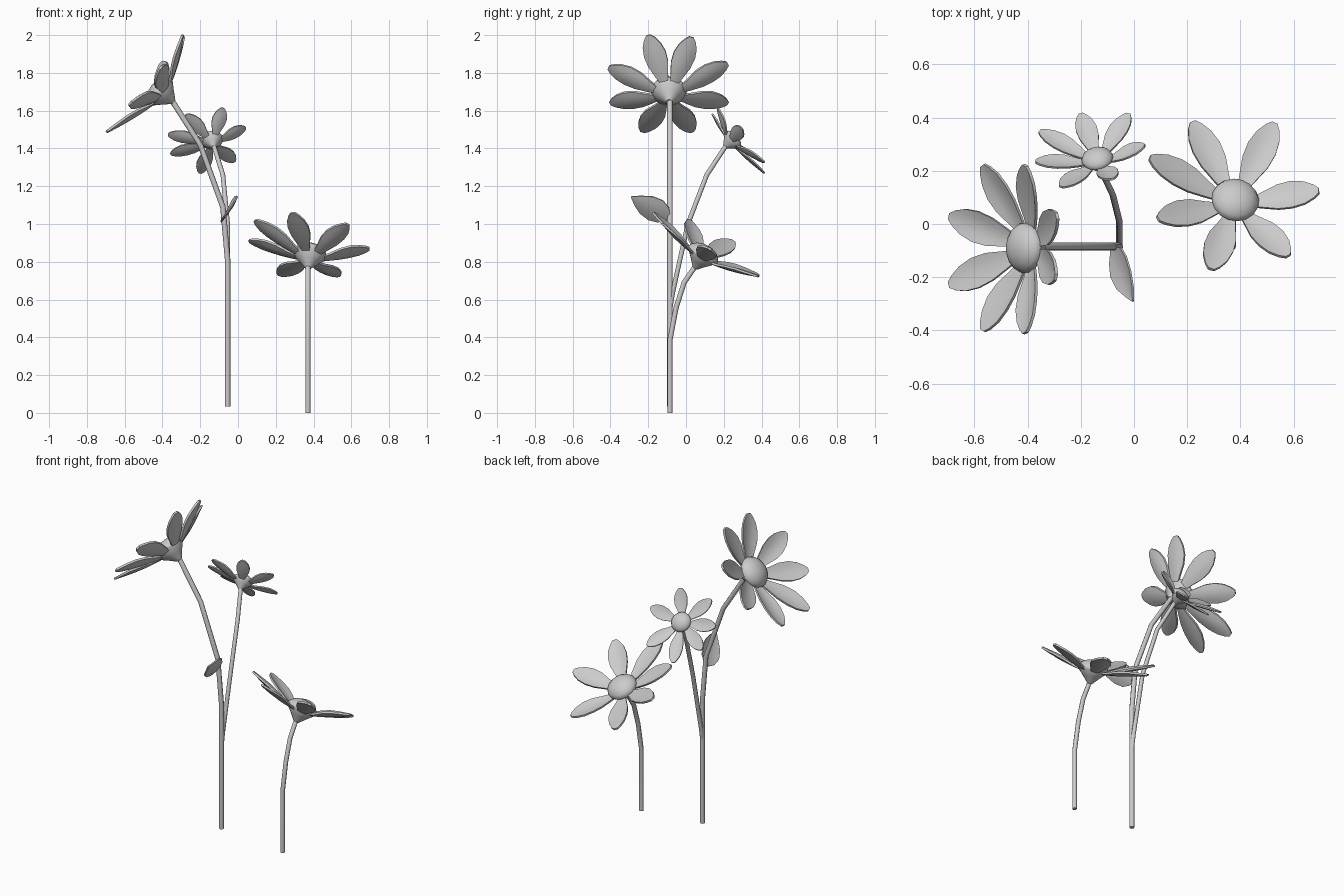
import bpy, bmesh, math
from mathutils import Vector

if "Cube" in bpy.data.objects:
    bpy.data.objects.remove(bpy.data.objects["Cube"])

PETAL = [(0, .28), (.2, .58), (.42, .92), (.62, 1), (.8, .83), (.93, .5), (1, .2)]
LEAF = [(0, .2), (.15, .75), (.35, 1), (.6, .88), (.82, .48), (1, .04)]


def finish(bm, name):
    me = bpy.data.meshes.new(name)
    bmesh.ops.recalc_face_normals(bm, faces=bm.faces)
    bm.to_mesh(me)
    bm.free()
    ob = bpy.data.objects.new(name, me)
    bpy.context.collection.objects.link(ob)
    bpy.ops.object.select_all(action='DESELECT')
    ob.select_set(True)
    bpy.context.view_layer.objects.active = ob
    bpy.ops.object.shade_smooth_by_angle(angle=math.radians(40))
    return ob


def add_blade(bm, root, tip, up, half, profile, cup, thick):
    """Closed, slightly cupped blade running from root to tip."""
    d = tip - root
    side = d.cross(up).normalized()
    n = side.cross(d).normalized()
    layers = []
    for off in (-thick / 2, thick / 2):
        rows = []
        for t, w in profile:
            row = []
            for s in (-1, -.5, 0, .5, 1):
                lift = cup * (s * s * w - .6) * math.sin(math.pi * min(t, .95))
                row.append(bm.verts.new(root + d * t + side * (s * w * half) + n * (lift + off)))
            rows.append(row)
        layers.append(rows)
        for a, b in zip(rows, rows[1:]):
            for i in range(4):
                bm.faces.new((a[i], a[i + 1], b[i + 1], b[i]))

    def rim(r):
        return ([row[0] for row in r] + r[-1][1:] +
                [row[-1] for row in reversed(r[:-1])] + r[0][3:0:-1])
    lo, hi = rim(layers[0]), rim(layers[1])
    for i in range(len(lo)):
        j = (i + 1) % len(lo)
        bm.faces.new((lo[i], lo[j], hi[j], hi[i]))


def make_stem(name, points, radius):
    cu = bpy.data.curves.new(name, 'CURVE')
    cu.dimensions = '3D'
    cu.bevel_depth = radius
    cu.bevel_resolution = 2
    cu.use_fill_caps = True
    sp = cu.splines.new('POLY')
    sp.points.add(len(points) - 1)
    for p, co in zip(sp.points, points):
        p.co = (*co, 1)
    sp.use_smooth = True
    ob = bpy.data.objects.new(name, cu)
    bpy.context.collection.objects.link(ob)


def make_flower(name, apex, tips, r, half):
    apex = Vector(apex)
    tips = [Vector(t) for t in tips]
    mid = sum(tips, Vector()) / len(tips)
    axis = sum(((a - mid).cross(b - mid) for a, b in zip(tips, tips[1:] + tips[:1])), Vector())
    axis.normalize()
    if axis.z < 0:
        axis.negate()
    # centre: cone below, dome above
    bm = bmesh.new()
    u = axis.orthogonal().normalized()
    v = axis.cross(u)
    seg = 16
    prof = [(.16, -.05), (.55, .38), (.97, .8), (1, .92), (.9, 1.12), (.66, 1.32), (.35, 1.44)]
    rings = []
    for k, h in prof:
        rings.append([bm.verts.new(apex + axis * (h * r) + (u * math.cos(a) + v * math.sin(a)) * (k * r))
                      for a in (2 * math.pi * i / seg for i in range(seg))])
    for a, b in zip(rings, rings[1:]):
        for i in range(seg):
            j = (i + 1) % seg
            bm.faces.new((a[i], a[j], b[j], b[i]))
    top = bm.verts.new(apex + axis * (1.48 * r))
    for i in range(seg):
        bm.faces.new((rings[-1][i], rings[-1][(i + 1) % seg], top))
    bm.faces.new(rings[0])
    finish(bm, name + "_centre")
    # petals
    bm = bmesh.new()
    for tip in tips:
        out = tip - apex
        out = (out - axis * out.dot(axis)).normalized()
        root = apex + axis * (.7 * r) + out * (.6 * r)
        add_blade(bm, root, tip, axis, half, PETAL, half * .25, half * .2)
    finish(bm, name + "_petals")


# stems
make_stem("tall_stem", [(-.055, -.085, .035), (-.055, -.085, .81), (-.08, -.085, 1.09),
                        (-.2, -.085, 1.42), (-.36, -.085, 1.67)], .0145)
make_stem("branch_stem", [(-.055, -.085, .55), (-.055, -.07, .64), (-.055, .01, 1.0),
                          (-.08, .11, 1.26), (-.13, .215, 1.42)], .0125)
make_stem("short_stem", [(.37, -.085, 0), (.37, -.085, .385), (.37, -.053, .555),
                         (.37, -.01, .69), (.37, .055, .785)], .0135)

# flowers, each with its ring of petal tips in order
make_flower("tall_flower", (-.345, -.09, 1.65),
            [(-.29, .03, 1.99), (-.41, .22, 1.85), (-.57, .22, 1.64), (-.695, .03, 1.49),
             (-.695, -.23, 1.49), (-.57, -.4, 1.64), (-.41, -.41, 1.83), (-.295, -.2, 2.0)], .095, .06)
make_flower("branch_flower", (-.13, .205, 1.41),
            [(.04, .295, 1.51), (-.02, .415, 1.33), (-.2, .415, 1.27), (-.355, .35, 1.37),
             (-.37, .235, 1.475), (-.275, .14, 1.58), (-.08, .17, 1.615)], .06, .04)
make_flower("short_flower", (.37, .05, .77),
            [(.53, .38, .725), (.22, .385, .73), (.06, .25, .91), (.09, .02, 1.02),
             (.29, -.17, 1.06), (.58, -.12, 1.0), (.695, .125, .87)], .09, .057)

# leaf on the tall stem
bm = bmesh.new()
add_blade(bm, Vector((-.08, -.09, 1.03)), Vector((-.005, -.29, 1.145)),
          Vector((-.86, -.05, .51)), .07, LEAF, .015, .008)
finish(bm, "leaf")
